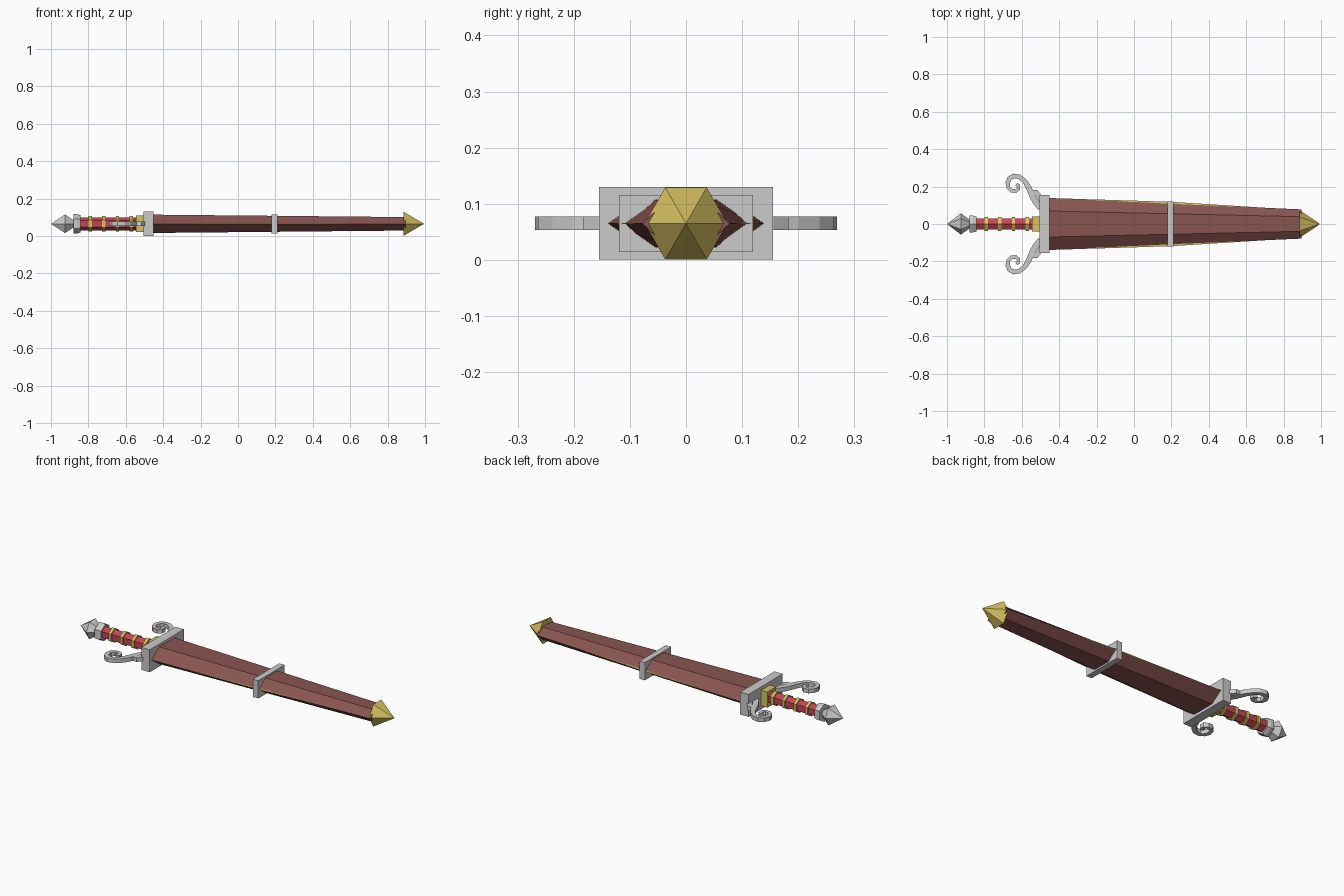
import bpy, bmesh, math
from mathutils import Vector

if "Cube" in bpy.data.objects:
    bpy.data.objects.remove(bpy.data.objects["Cube"])

ZC = 0.065  # height of the long axis


def material(name, rgb):
    m = bpy.data.materials.new(name)
    m.diffuse_color = (*rgb, 1)
    m.use_nodes = True
    m.node_tree.nodes["Principled BSDF"].inputs["Base Color"].default_value = m.diffuse_color
    return m


GOLD = material("gold", (0.68, 0.54, 0.12))
LEATHER = material("leather", (0.25, 0.09, 0.08))
RED = material("red_grip", (0.55, 0.06, 0.08))


def finish(name, bm, mat=None):
    bmesh.ops.remove_doubles(bm, verts=bm.verts, dist=1e-5)
    bmesh.ops.recalc_face_normals(bm, faces=bm.faces)
    me = bpy.data.meshes.new(name)
    bm.to_mesh(me)
    bm.free()
    ob = bpy.data.objects.new(name, me)
    bpy.context.collection.objects.link(ob)
    if mat:
        me.materials.append(mat)
    return ob


def loft(name, stations, sides=6, phase=0.0, mat=None):
    """Faceted solid along x; stations are (x, y radius, z radius)."""
    bm = bmesh.new()
    rings = []
    for x, ry, rz in stations:
        angles = [phase + 2 * math.pi * i / sides for i in range(sides)]
        if ry == 0:
            v = bm.verts.new((x, 0, ZC))
            rings.append([v] * sides)
        else:
            rings.append([bm.verts.new((x, ry * math.cos(a), ZC + rz * math.sin(a))) for a in angles])
    for a, b in zip(rings, rings[1:]):
        for i in range(sides):
            j = (i + 1) % sides
            bm.faces.new(list(dict.fromkeys((a[i], a[j], b[j], b[i]))))
    for ring in (rings[0], rings[-1]):
        if ring[0] is not ring[1]:
            bm.faces.new(ring)
    return finish(name, bm, mat)


def box(name, x0, x1, hy, hz, mat=None):
    r = math.sqrt(2)
    return loft(name, [(x0, hy * r, hz * r), (x1, hy * r, hz * r)], 4, math.pi / 4, mat)


def ribbon(name, path, widths, hz):
    """Flat band in the xy plane, mirrored across y."""
    bm = bmesh.new()
    pts = [Vector((x, y, ZC)) for x, y in path]
    rings = []
    for i, p in enumerate(pts):
        d = (pts[min(i + 1, len(pts) - 1)] - pts[max(i - 1, 0)]).normalized()
        n = Vector((-d.y, d.x, 0)) * widths[i] / 2
        h = Vector((0, 0, hz))
        rings.append([bm.verts.new(q) for q in (p + n + h, p - n + h, p - n - h, p + n - h)])
    for a, b in zip(rings, rings[1:]):
        for i in range(4):
            j = (i + 1) % 4
            bm.faces.new((a[i], a[j], b[j], b[i]))
    bm.faces.new(rings[0])
    bm.faces.new(rings[-1])
    ob = finish(name, bm)
    m = ob.modifiers.new("mirror", "MIRROR")
    m.use_axis = (False, True, False)
    return ob


# scabbard with flat hexagonal section, gold edge showing along its sides
F = 1 / math.cos(math.pi / 6)
loft("scabbard", [(-0.46, 0.139, 0.049 * F), (0.895, 0.078, 0.036 * F)], mat=LEATHER)
loft("blade_edge", [(-0.46, 0.139, 0.012), (0.19, 0.119, 0.012), (0.89, 0.075, 0.012)], 4, mat=GOLD)
loft("scabbard_tip", [(0.885, 0.074, 0.074), (0.995, 0, 0)], mat=GOLD)
box("scabbard_band", 0.178, 0.212, 0.119, 0.051)

# guard
box("guard", -0.506, -0.453, 0.155, 0.0645)
box("guard_block", -0.545, -0.5, 0.04, 0.045, GOLD)

# scrolls curling back from the guard
scroll = [(-0.5, 0.085), (-0.525, 0.115), (-0.545, 0.15), (-0.563, 0.195), (-0.585, 0.23),
          (-0.613, 0.252), (-0.643, 0.257), (-0.665, 0.244), (-0.676, 0.22), (-0.672, 0.195),
          (-0.655, 0.178), (-0.633, 0.176), (-0.617, 0.188), (-0.617, 0.205), (-0.63, 0.212)]
ribbon("scroll", scroll, [0.03] * 4 + [0.025] * 5 + [0.02] * 6, 0.012)
ribbon("scroll_leaf", [(-0.548, 0.175), (-0.525, 0.17), (-0.508, 0.15), (-0.5, 0.12)],
       [0.012, 0.03, 0.026, 0.02], 0.012)

# grip with gold rings
loft("grip", [(-0.86, 0.035, 0.035), (-0.54, 0.035, 0.035)], phase=math.pi / 6, mat=RED)
for i in range(4):
    x = -0.79 + 0.073 * i
    loft(f"grip_ring_{i + 1}", [(x - 0.009, 0.042, 0.042), (x + 0.009, 0.042, 0.042)],
         phase=math.pi / 6, mat=GOLD)

# pommel
loft("pommel_collar", [(-0.88, 0.052, 0.052), (-0.86, 0.052, 0.052), (-0.843, 0.046, 0.046)],
     phase=math.pi / 6)
loft("pommel", [(-1.0, 0, 0), (-0.925, 0.057, 0.057), (-0.875, 0.02, 0.02)])
